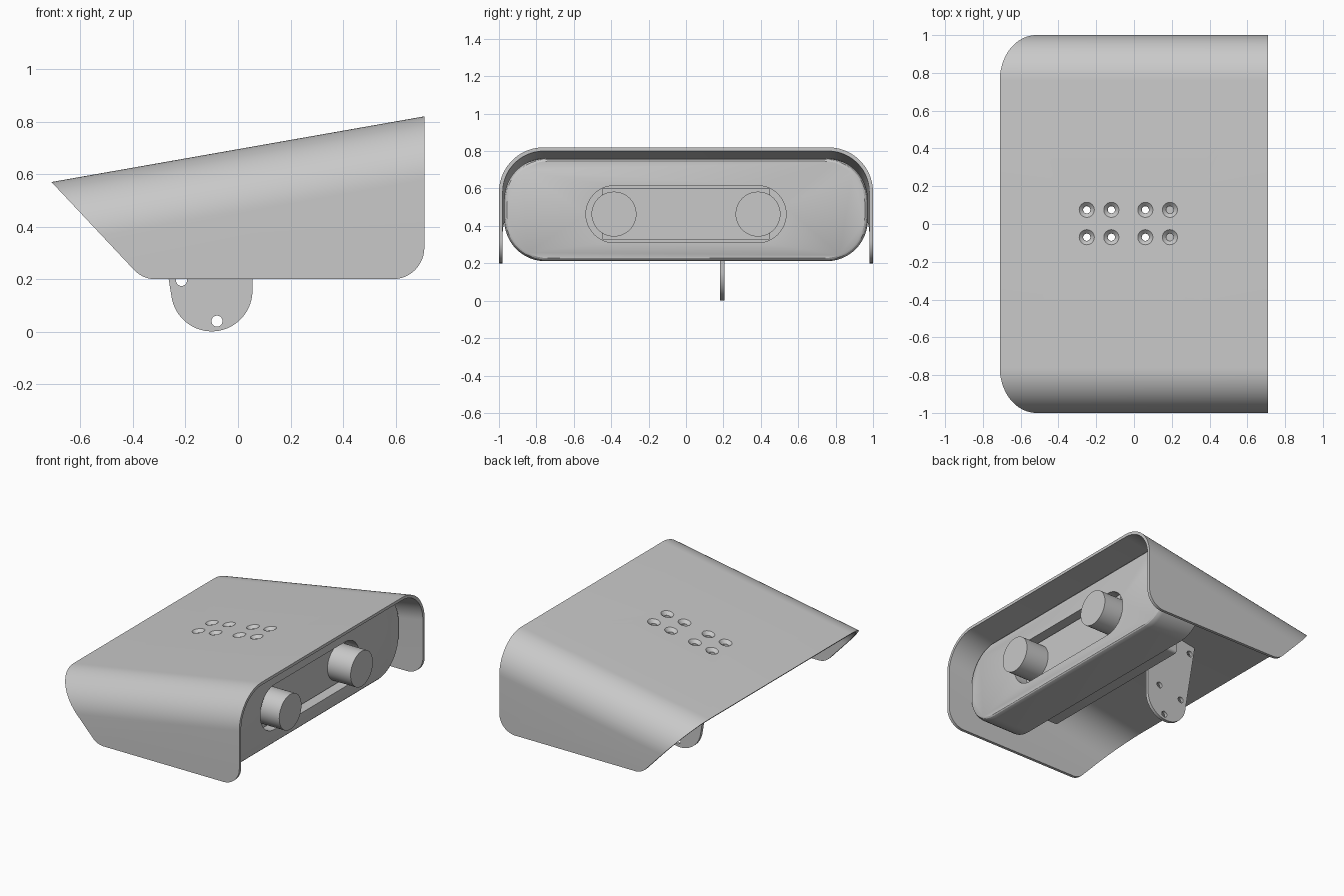
import bpy, bmesh, math
from mathutils import Vector

if "Cube" in bpy.data.objects:
    bpy.data.objects.remove(bpy.data.objects["Cube"])

grey = bpy.data.materials.new("light_grey")
grey.use_nodes = True
grey.diffuse_color = (0.58, 0.58, 0.58, 1)
grey.node_tree.nodes["Principled BSDF"].inputs["Base Color"].default_value = grey.diffuse_color

SLOPE = 0.176
FRONT = 0.71


def roof(x):
    return 0.82 + (x - FRONT) * SLOPE


def rounded(corners, steps=12):
    """Polygon from (a, b, radius) corners with filleted arcs."""
    out = []
    for i, (a, b, r) in enumerate(corners):
        p = Vector((a, b))
        if r == 0:
            out.append(p)
            continue
        u = (Vector(corners[i - 1][:2]) - p).normalized()
        v = (Vector(corners[(i + 1) % len(corners)][:2]) - p).normalized()
        half = u.angle(v) / 2
        c = p + (u + v).normalized() * r / math.sin(half)
        s = p + u * r / math.tan(half) - c
        e = p + v * r / math.tan(half) - c
        turn = math.atan2(s.x * e.y - s.y * e.x, s.dot(e))
        for k in range(steps + 1):
            t = turn * k / steps
            out.append(c + Vector((s.x * math.cos(t) - s.y * math.sin(t),
                                   s.x * math.sin(t) + s.y * math.cos(t))))
    return out


def loft(name, rings):
    """Closed solid through matching rings of 3D points."""
    bm = bmesh.new()
    rows = [[bm.verts.new(p) for p in ring] for ring in rings]
    n = len(rows[0])
    for a, b in zip(rows, rows[1:]):
        for i in range(n):
            bm.faces.new((a[i], a[(i + 1) % n], b[(i + 1) % n], b[i]))
    bm.faces.new(rows[0][::-1])
    bm.faces.new(rows[-1])
    bmesh.ops.recalc_face_normals(bm, faces=bm.faces)
    mesh = bpy.data.meshes.new(name)
    bm.to_mesh(mesh)
    bm.free()
    mesh.materials.append(grey)
    ob = bpy.data.objects.new(name, mesh)
    bpy.context.collection.objects.link(ob)
    return ob


def prism(name, pts, axis, lo, hi):
    place = {"x": lambda p, d: (d, p[0], p[1]),
             "y": lambda p, d: (p[0], d, p[1])}[axis]
    return loft(name, [[place(p, d) for p in pts] for d in (lo, hi)])


def disc(a, b, r, n=32):
    return [(a + r * math.cos(2 * math.pi * i / n),
             b + r * math.sin(2 * math.pi * i / n)) for i in range(n)]


def box(w, low, high, r):
    return rounded([(w, low, r), (w, high, r), (-w, high, r), (-w, low, r)])


def cut(ob, cutter, operation="DIFFERENCE"):
    """Apply a boolean and discard the cutter."""
    mod = ob.modifiers.new("cut", "BOOLEAN")
    mod.operation, mod.object, mod.solver = operation, cutter, "EXACT"
    bpy.context.view_layer.update()
    dg = bpy.context.evaluated_depsgraph_get()
    mesh = bpy.data.meshes.new_from_object(ob.evaluated_get(dg))
    ob.modifiers.clear()
    ob.data = mesh
    bpy.data.objects.remove(cutter)


# Hood: sloping arch of thin sheet, trimmed to the side outline
def arch(w, top, r):
    return rounded([(w, -1, 0), (w, top, r), (-w, top, r), (-w, -1, 0)], 20)


section = arch(1, 0, 0.24) + arch(0.98, -0.02, 0.22)[::-1]
hood = loft("hood", [[(x, p[0], p[1] + roof(x)) for p in section] for x in (-1, 0.9)])
outline = rounded([(FRONT, 0.2, 0.12), (FRONT, 1.3, 0), (-1, 1.3, 0),
                   (-1, 0.878, 0), (-0.363, 0.2, 0.11)])
cut(hood, prism("side_outline", outline, "y", -1.2, 1.2), "INTERSECT")


# Two flanges under the hood roof: one for the bracket, one for the housing
def flange(name, x0, x1, y0, y1):
    return prism(name, [(x0, roof(x0) - 0.021), (x1, roof(x1) - 0.021),
                        (x1, roof(x1) - 0.041), (x0, roof(x0) - 0.041)], "y", y0, y1)


bracket_flange = flange("bracket_flange", -0.33, -0.04, -0.14, 0.205)
housing_flange = flange("housing_flange", 0.0, 0.26, -0.14, 0.14)


# Countersunk screw holes through hood and flanges
def countersink(x, y):
    top = roof(x)
    return loft("hole", [[(a, b, top + dz + (a - x) * SLOPE) for a, b in disc(x, y, r)]
                         for dz, r in ((-0.1, 0.019), (-0.021, 0.019), (0.0, 0.04), (0.1, 0.04))])


for plate, columns in ((bracket_flange, (-0.25, -0.12)), (housing_flange, (0.06, 0.19))):
    for x in columns:
        for y in (-0.07, 0.075):
            cut(hood, countersink(x, y))
            cut(plate, countersink(x, y))

# Bracket tab hanging from its flange
tab = [(-0.1 + 0.155 * math.cos(math.radians(a)), 0.156 + 0.155 * math.sin(math.radians(a)))
       for a in range(0, -171, -5)]
tab += [(-0.33, roof(-0.33) - 0.03), (0.055, roof(0.055) - 0.03)]
bracket = prism("bracket_tab", tab, "y", 0.183, 0.205)
for x, z in ((-0.215, 0.195), (-0.08, 0.04), (-0.04, 0.24), (-0.29, 0.56)):
    cut(bracket, prism("hole", disc(x, z, 0.021), "y", 0, 0.4))


# Sensor housing, its roof following the hood
def housing_ring(x, inset):
    top = min(roof(x) - 0.023, 0.762) - inset
    return [(x, p[0], p[1]) for p in box(0.972 - inset, 0.211 + inset, top, 0.22)]


housing = loft("sensor_housing", [housing_ring(x, i) for x, i in
               ((0.245, 0), (0.505, 0), (0.525, 0.003), (0.537, 0.008), (0.543, 0.016))])
cut(housing, prism("slot", box(0.535, 0.31, 0.615, 0.152), "x", 0.45, 0.7))

# Narrower cover on the back of the housing
prism("rear_cover", box(0.6, 0.23, 0.6, 0.02), "x", 0.15, 0.26)

# Circuit board in the slot, with twin sensor barrels standing on it
prism("sensor_board", box(0.45, 0.325, 0.6, 0.01), "x", 0.44, 0.49)
for side, y in (("right", -0.385), ("left", 0.385)):
    prism(side + "_sensor_barrel", disc(y, 0.463, 0.12, 48), "x", 0.44, 0.665)

# Smooth curves, crisp edges
for ob in bpy.context.collection.objects:
    if ob.type == "MESH" and ob.data.materials and ob.data.materials[0] == grey:
        bpy.ops.object.select_all(action="DESELECT")
        ob.select_set(True)
        bpy.context.view_layer.objects.active = ob
        bpy.ops.object.shade_smooth_by_angle(angle=math.radians(30))
